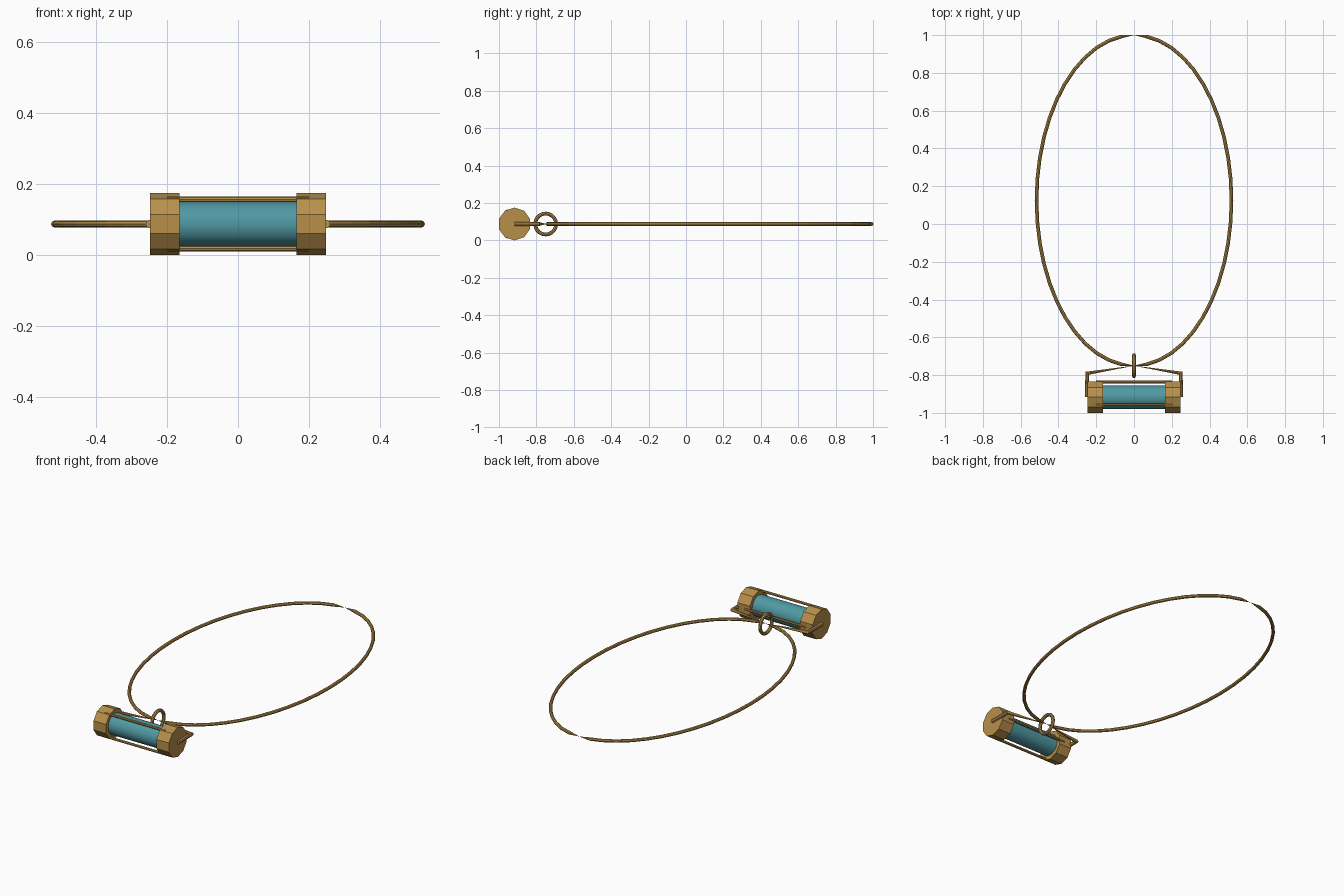
import bpy, bmesh, math
from mathutils import Matrix

if "Cube" in bpy.data.objects:
    bpy.data.objects.remove(bpy.data.objects["Cube"])

CY, CZ = -0.917, 0.0875      # vial axis position


def material(name, rgb):
    m = bpy.data.materials.new(name)
    m.diffuse_color = (*rgb, 1)
    m.use_nodes = True
    m.node_tree.nodes["Principled BSDF"].inputs["Base Color"].default_value = m.diffuse_color
    return m


gold = material("gold", (0.48, 0.28, 0.07))
teal = material("teal_glass", (0.08, 0.32, 0.37))


def rod_x(name, x0, x1, y, z, r, sides, mat):
    """Cylinder along x, with one corner pointing up."""
    bm = bmesh.new()
    m = (Matrix.Translation(((x0 + x1) / 2, y, z))
         @ Matrix.Rotation(math.pi / 2, 4, 'X') @ Matrix.Rotation(math.pi / 2, 4, 'Y'))
    bmesh.ops.create_cone(bm, cap_ends=True, segments=sides, radius1=r, radius2=r,
                          depth=x1 - x0, matrix=m)
    me = bpy.data.meshes.new(name)
    bm.to_mesh(me)
    bm.free()
    me.materials.append(mat)
    ob = bpy.data.objects.new(name, me)
    bpy.context.collection.objects.link(ob)
    return ob


def select(ob):
    bpy.ops.object.select_all(action='DESELECT')
    ob.select_set(True)
    bpy.context.view_layer.objects.active = ob


def wire(name, points, radius):
    """Round wire along points (x, y, z, thickness factor), plus its mirror in x."""
    cu = bpy.data.curves.new(name, 'CURVE')
    cu.dimensions = '3D'
    cu.bevel_depth = radius
    cu.bevel_resolution = 2
    cu.use_fill_caps = True
    for side in (1, -1):
        sp = cu.splines.new('POLY')
        sp.points.add(len(points) - 1)
        sp.use_smooth = False
        for p, (x, y, z, k) in zip(sp.points, points):
            p.co = (side * x, y, z, 1)
            p.radius = k
    cu.materials.append(gold)
    ob = bpy.data.objects.new(name, cu)
    bpy.context.collection.objects.link(ob)
    select(ob)
    bpy.ops.object.convert(target='MESH')


# Vial with two ten-sided caps
glass = rod_x("glass_vial", -0.17, 0.17, CY, CZ, 0.062, 40, teal)
select(glass)
bpy.ops.object.shade_smooth_by_angle()
rod_x("cap_left", -0.247, -0.165, CY, CZ, 0.0875, 10, gold)
rod_x("cap_right", 0.165, 0.247, CY, CZ, 0.0875, 10, gold)

# Three cage rods around the glass
for i in range(3):
    a = i * math.tau / 3
    rod_x(f"cage_rod_{i + 1}", -0.2, 0.2, CY + 0.08 * math.cos(a),
          CZ + 0.08 * math.sin(a), 0.0075, 8, gold)

# Bail arms from the cap ends to the hanging ring, tapering to the middle
wire("bail", [(0.248, CY, CZ, 1), (0.248, -0.79, CZ, 1), (0, -0.75, CZ, 0.02)], 0.012)

# Oval neck chain in two halves with pinched ends
N = 24
loop = []
for i in range(N + 1):
    t = math.pi * i / N
    loop.append((0.516 * math.sin(t), 0.125 - 0.875 * math.cos(t), CZ,
                 0.02 if i in (0, N) else 1))
wire("neck_chain", loop, 0.0095)

# Hanging ring
bpy.ops.mesh.primitive_torus_add(major_segments=20, minor_segments=8, major_radius=0.056,
                                 minor_radius=0.01, location=(0, -0.75, CZ),
                                 rotation=(0, math.pi / 2, 0))
ring = bpy.context.object
ring.name = "hanging_ring"
ring.data.materials.append(gold)
